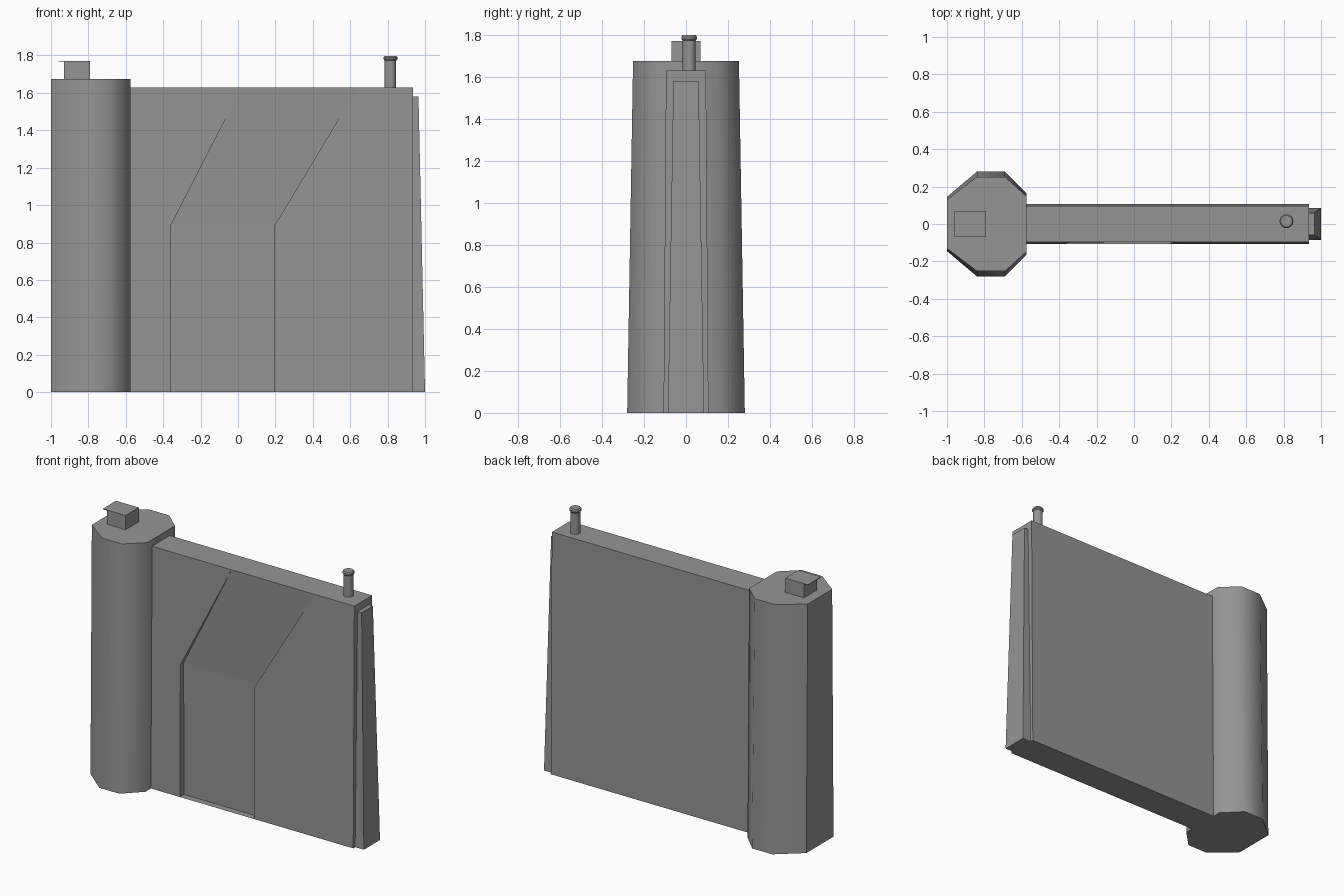
import bpy, bmesh, math

if "Cube" in bpy.data.objects:
    bpy.data.objects.remove(bpy.data.objects["Cube"], do_unlink=True)

stone = bpy.data.materials.new("plain grey")
stone.use_nodes = True
GREY = (0.3, 0.3, 0.3, 1)
stone.diffuse_color = GREY
stone.node_tree.nodes["Principled BSDF"].inputs["Base Color"].default_value = GREY


def make(name, faces, smooth=None):
    """Build an object from polygons given as point lists, welding shared corners."""
    bm = bmesh.new()
    seen = {}
    for face in faces:
        verts = []
        for p in face:
            key = tuple(round(c, 4) for c in p)
            if key not in seen:
                seen[key] = bm.verts.new(key)
            if seen[key] not in verts:
                verts.append(seen[key])
        if len(verts) > 2:
            bm.faces.new(verts)
    bmesh.ops.recalc_face_normals(bm, faces=bm.faces)
    mesh = bpy.data.meshes.new(name)
    bm.to_mesh(mesh)
    bm.free()
    mesh.materials.append(stone)
    obj = bpy.data.objects.new(name, mesh)
    bpy.context.collection.objects.link(obj)
    if smooth:
        bpy.ops.object.select_all(action='DESELECT')
        obj.select_set(True)
        bpy.context.view_layer.objects.active = obj
        bpy.ops.object.shade_smooth_by_angle(angle=math.radians(smooth))
    return obj


def loft(name, rings, smooth=None):
    """Skin a stack of equal rings and cap both ends."""
    faces = [rings[0], rings[-1]]
    n = len(rings[0])
    for a, b in zip(rings, rings[1:]):
        faces += [[a[i], a[(i + 1) % n], b[(i + 1) % n], b[i]] for i in range(n)]
    return make(name, faces, smooth)


def rect(x0, x1, y, z):
    return [(x0, -y, z), (x1, -y, z), (x1, y, z), (x0, y, z)]


def circle(x, y, r, z, n=16):
    return [(x + r * math.cos(math.tau * i / n), y + r * math.sin(math.tau * i / n), z)
            for i in range(n)]


# Eight-sided end column, narrowing in depth towards the top
def column_ring(z, k):
    half = [(-1, 0.145), (-0.84, 0.28), (-0.69, 0.28), (-0.575, 0.165)]
    return [(x, y * k, z) for x, y in half] + [(x, -y * k, z) for x, y in half[::-1]]


loft("end_column", [column_ring(0, 1), column_ring(1.675, 0.9)], 50)

# Small block with an overhanging thin lid on the column
loft("column_block", [rect(-0.93, -0.79, 0.07, 1.675), rect(-0.93, -0.79, 0.07, 1.767)])
loft("column_lid", [rect(-0.96, -0.79, 0.07, 1.767), rect(-0.96, -0.79, 0.07, 1.771)])

# Wall with a bent recessed band on its front
TOP = 1.63
levels = [0, 0.89, TOP]
recess = [0.045, 0.035, 0]
lines = [[-0.575] * 3, [-0.36, -0.36, 0.02], [0.195, 0.195, 0.64], [0.935] * 3]


def front(line, i, inset=0):
    z = levels[i]
    return (lines[line][i], -0.107 + 0.012 * z / TOP + inset * recess[i], z)


def back(line, i):
    x, y, z = front(line, i)
    return (x, -y, z)


wall = []
for i in range(2):
    for s in range(3):
        d = int(s == 1)
        wall.append([front(s, i, d), front(s + 1, i, d),
                     front(s + 1, i + 1, d), front(s, i + 1, d)])
    for s in (1, 2):
        wall.append([front(s, i), front(s, i, 1), front(s, i + 1, 1), front(s, i + 1)])
    for s in (0, 3):
        wall.append([front(s, i), front(s, i + 1), back(s, i + 1), back(s, i)])
    wall.append([back(0, i), back(3, i), back(3, i + 1), back(0, i + 1)])
for i in (0, 2):
    wall.append([front(s, i) for s in range(4)] + [back(3, i), back(0, i)])
make("wall", wall)

# Tapered buttress on the free end of the wall
loft("end_buttress", [rect(0.93, 1.0, 0.086, 0), rect(0.93, 0.965, 0.06, 1.58)])

# Round post with a flared cap
post = [(0.031, 1.62), (0.031, 1.772), (0.037, 1.78), (0.037, 1.79), (0.031, 1.798)]
loft("top_post", [circle(0.815, 0.015, r, z) for r, z in post], 35)
